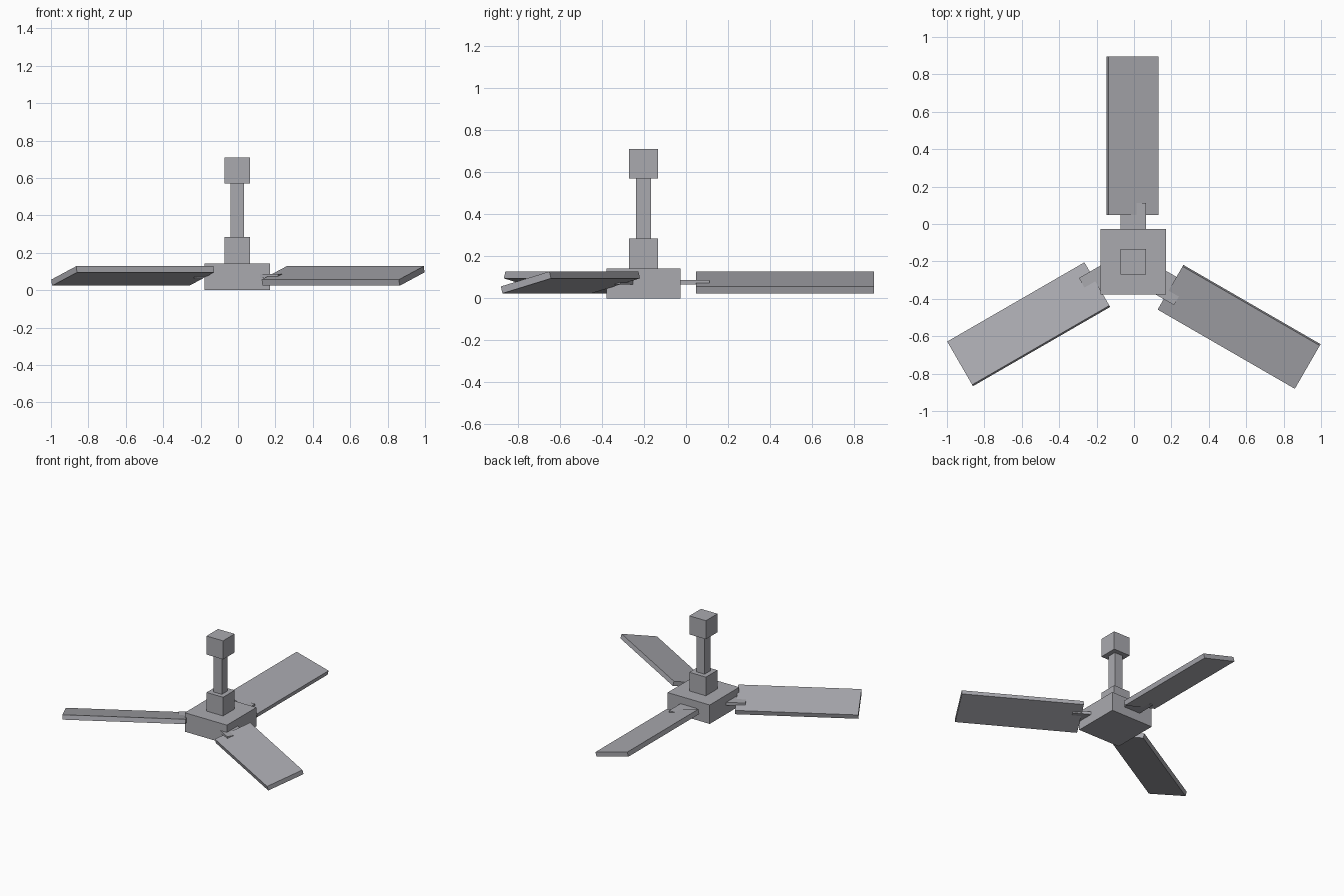
import bpy
import math
from mathutils import Matrix, Vector

default = bpy.data.objects.get("Cube")
if default:
    bpy.data.objects.remove(default, do_unlink=True)

# One grey finish for the whole fan
grey = bpy.data.materials.new("satin_grey")
colour = (0.40, 0.40, 0.43, 1.0)
grey.use_nodes = True
grey.diffuse_color = colour
grey.node_tree.nodes["Principled BSDF"].inputs["Base Color"].default_value = colour


def box(name, centre, size, heading=0.0, pitch=0.0):
    """Flat-shaded box; pitch rolls it about its length, heading turns it about z."""
    bpy.ops.mesh.primitive_cube_add(size=1, location=centre)
    obj = bpy.context.object
    obj.name = name
    obj.data.transform(Matrix.Diagonal((*size, 1)))
    obj.rotation_euler = (math.radians(pitch), 0, math.radians(heading))
    obj.data.materials.append(grey)
    return obj


# Central stack: (name, width, bottom, top)
AXIS = (-0.004, -0.202)
stack = [
    ("motor_housing", 0.352, 0.0, 0.143),
    ("lower_collar", 0.138, 0.143, 0.284),
    ("down_rod", 0.07, 0.284, 0.57),
    ("ceiling_mount", 0.138, 0.57, 0.71),
]
for name, width, low, high in stack:
    box(name, (*AXIS, (low + high) / 2), (width, width, high - low))

# Three pitched blades on flat arms: (side, heading, blade centre, arm tip)
arms = [
    ("back", 90, (-0.008, 0.472), (-0.004, 0.112)),
    ("right", 210, (-0.563, -0.536), (-0.260, -0.348)),
    ("left", 330, (0.562, -0.550), (0.248, -0.374)),
]
ARM_LENGTH = 0.22
for side, heading, blade_centre, tip in arms:
    box(side + "_blade", (*blade_centre, 0.076), (0.847, 0.276, 0.034), heading, 15)
    angle = math.radians(heading)
    outward = Vector((math.cos(angle), math.sin(angle)))
    middle = Vector(tip) - outward * ARM_LENGTH / 2
    box(side + "_arm", (*middle, 0.077), (ARM_LENGTH, 0.137, 0.022), heading)
